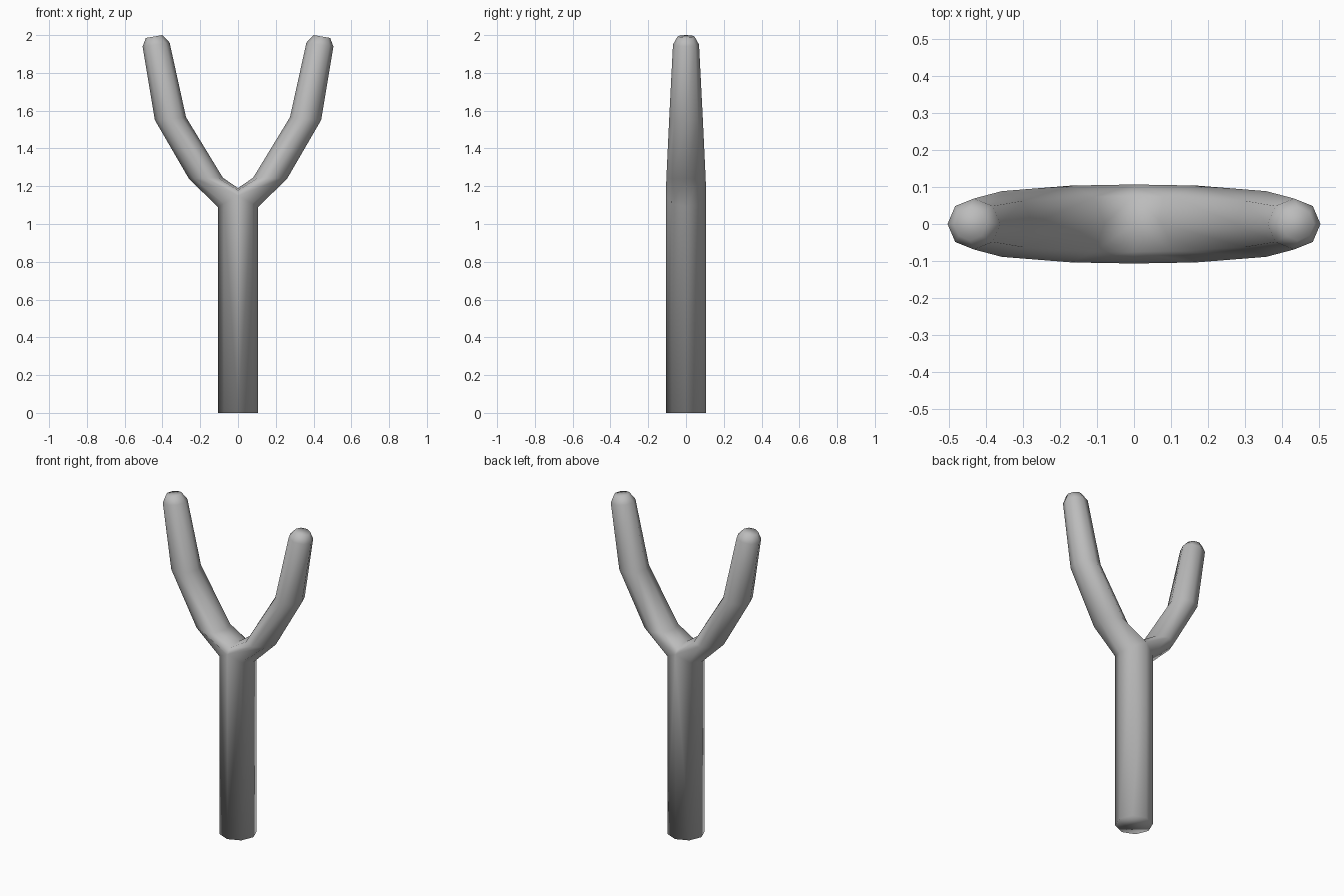
import bpy
import bmesh
from math import cos, sin, pi

SIDES = 8
R = 0.107

cube = bpy.data.objects.get("Cube")
if cube:
    bpy.data.objects.remove(cube, do_unlink=True)

# Plain grey material
grey = bpy.data.materials.new("plain_grey")
grey.use_nodes = True
colour = (0.5, 0.5, 0.5, 1.0)
grey.diffuse_color = colour
grey.node_tree.nodes["Principled BSDF"].inputs["Base Color"].default_value = colour

bm = bmesh.new()
angles = [2 * pi * i / SIDES - pi / 2 for i in range(SIDES)]


def arm_ring(inner, outer, half_depth):
    """Octagon spanning two (x, z) points, with its own depth in y."""
    verts = []
    for a in angles:
        t = (1 + cos(a)) / 2
        x = inner[0] + (outer[0] - inner[0]) * t
        z = inner[1] + (outer[1] - inner[1]) * t
        verts.append(bm.verts.new((x, half_depth * sin(a), z)))
    return verts


def bridge(lower, upper, closed=True):
    n = len(lower)
    for i in range(n if closed else n - 1):
        j = (i + 1) % n
        bm.faces.new((lower[i], lower[j], upper[j], upper[i]))


# Fork base: outer half follows the handle, inner half is the crotch on x = 0
fork = []
for a in angles:
    c = cos(a)
    drop = 0.06 if c > 0 else 0.04
    x = R * c if c > 1e-6 else 0.0
    fork.append(bm.verts.new((x, R * sin(a), 1.15 - drop * c)))

# Handle half
handle_top = fork[:SIDES // 2 + 1]
handle_bottom = [bm.verts.new((v.co.x, v.co.y, 0)) for v in handle_top]
bridge(handle_bottom, handle_top, closed=False)
bm.faces.new(handle_bottom[::-1])

# Arm: inner point, outer point, half depth
sections = [
    ((0.08, 1.245), (0.26, 1.24), 0.104),
    ((0.275, 1.565), (0.44, 1.55), 0.089),
    ((0.362, 1.96), (0.505, 1.94), 0.069),
    ((0.40, 2.0), (0.488, 1.985), 0.045),
]
previous = fork
for section in sections:
    ring = arm_ring(*section)
    bridge(previous, ring)
    previous = ring
bm.faces.new(previous)

for face in bm.faces:
    face.smooth = True
mesh = bpy.data.meshes.new("forked_handle")
bm.to_mesh(mesh)
bm.free()
mesh.materials.append(grey)

obj = bpy.data.objects.new("forked_handle", mesh)
bpy.context.collection.objects.link(obj)

# Second arm and other half of the handle
mirror = obj.modifiers.new("mirror", 'MIRROR')
mirror.use_axis = (True, False, False)
mirror.use_mirror_merge = True
mirror.merge_threshold = 0.001
